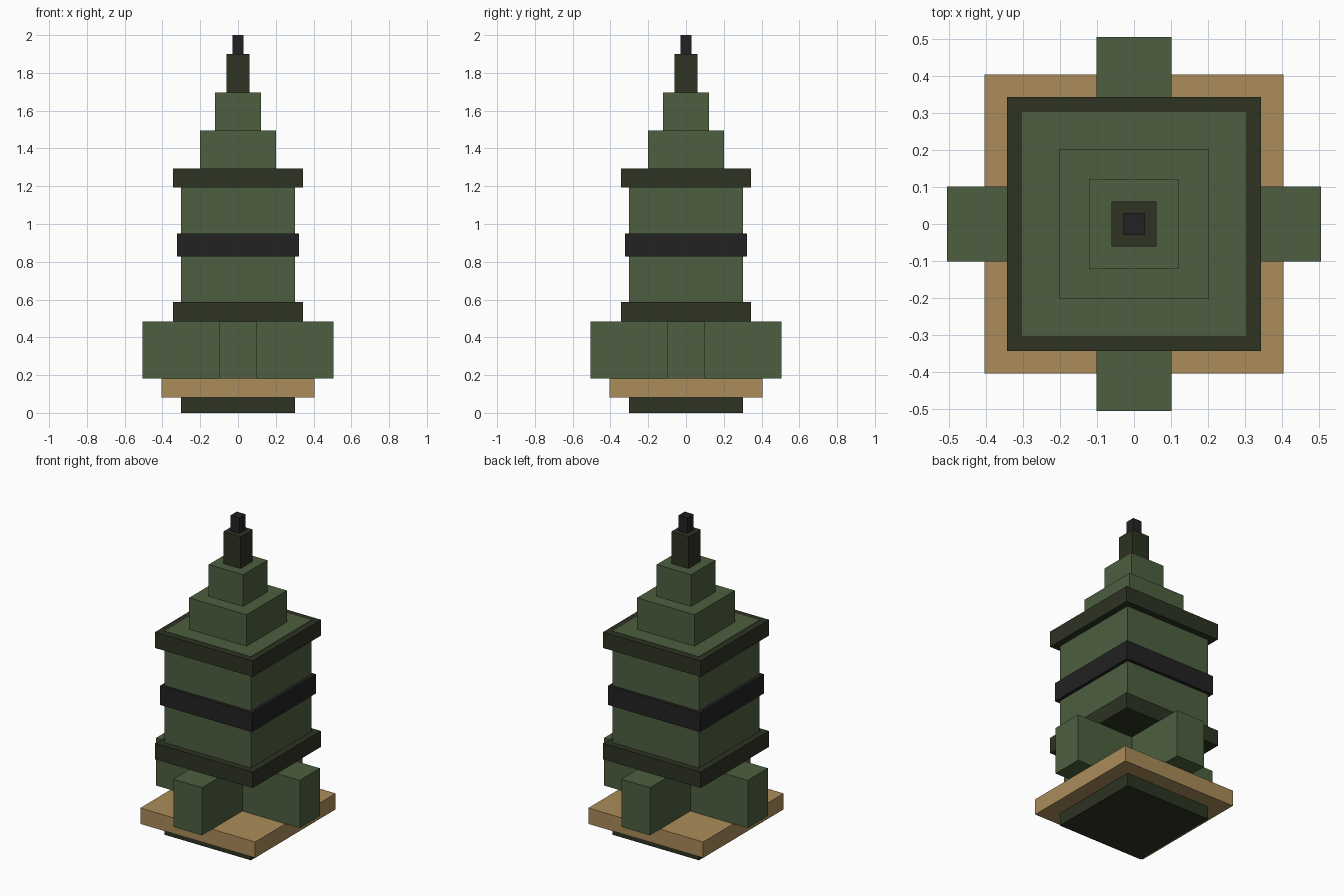
import bpy
import bmesh

cube = bpy.data.objects.get("Cube")
if cube:
    bpy.data.objects.remove(cube, do_unlink=True)


def make_material(name, rgb):
    mat = bpy.data.materials.new(name)
    mat.use_nodes = True
    mat.diffuse_color = (*rgb, 1)
    bsdf = next(n for n in mat.node_tree.nodes if n.type == 'BSDF_PRINCIPLED')
    bsdf.inputs["Base Color"].default_value = (*rgb, 1)
    return mat


green = make_material("olive green", (0.074, 0.114, 0.051))
dark = make_material("dark olive", (0.026, 0.033, 0.016))
tan = make_material("tan", (0.407, 0.262, 0.102))
black = make_material("near black", (0.016, 0.016, 0.017))


def box(name, half_x, half_y, z0, z1, mat):
    """Box centred on the vertical axis, from z0 to z1."""
    bm = bmesh.new()
    bmesh.ops.create_cube(bm, size=1)
    for v in bm.verts:
        v.co = (v.co.x * 2 * half_x, v.co.y * 2 * half_y,
                z0 if v.co.z < 0 else z1)
    mesh = bpy.data.meshes.new(name)
    bm.to_mesh(mesh)
    bm.free()
    mesh.materials.append(mat)
    obj = bpy.data.objects.new(name, mesh)
    bpy.context.collection.objects.link(obj)
    return obj


# Square tiers: name, half width, bottom, top, material
tiers = [
    ("foot", 0.303, 0.0, 0.081, dark),
    ("base_plate", 0.404, 0.081, 0.182, tan),
    ("lower_collar", 0.343, 0.485, 0.586, dark),
    ("body", 0.303, 0.586, 1.295, green),   # top sits just proud of the collar
    ("middle_band", 0.323, 0.828, 0.949, black),
    ("upper_collar", 0.343, 1.192, 1.293, dark),
    ("lower_nose", 0.202, 1.293, 1.495, green),
    ("upper_nose", 0.121, 1.495, 1.697, green),
    ("spike", 0.061, 1.697, 1.899, dark),
    ("tip", 0.030, 1.899, 2.0, black),
]
for name, half, z0, z1, mat in tiers:
    box(name, half, half, z0, z1, mat)

# Crossed fins between the base plate and the lower collar
box("fins_left_right", 0.505, 0.101, 0.182, 0.485, green)
box("fins_front_back", 0.101, 0.505, 0.182, 0.485, green)
